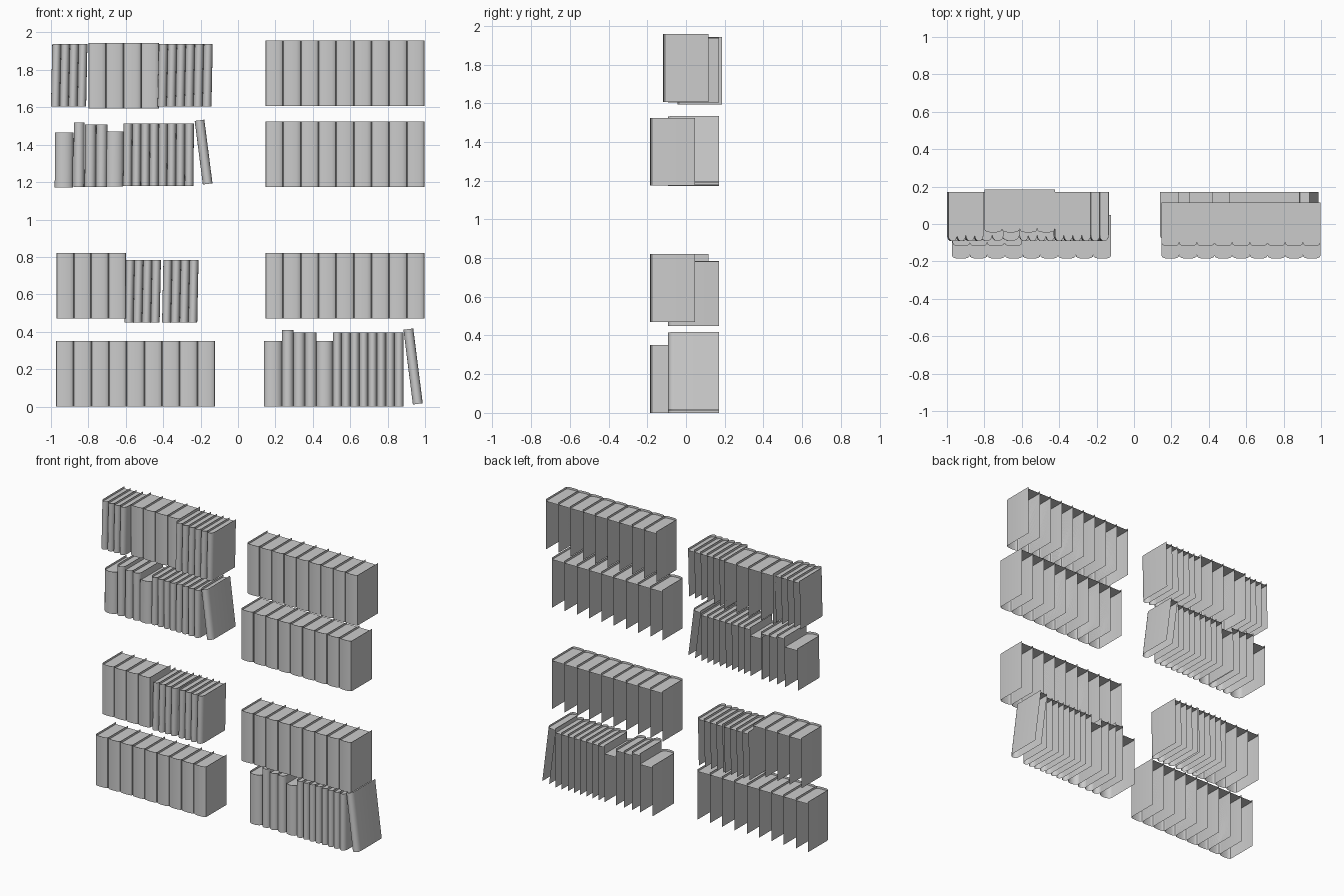
import bpy, bmesh, math
from mathutils import Matrix, Vector

if "Cube" in bpy.data.objects:
    bpy.data.objects.remove(bpy.data.objects["Cube"])


def spine_profile(w, y0, y1, bulge, power, seg=8):
    # U-shaped outline: left cover, rounded spine, right cover
    pts = [(0.0, y1)]
    for i in range(seg + 1):
        a = math.pi * i / seg
        c, s = math.cos(a), math.sin(a)
        x = w / 2 - math.copysign(abs(c) ** power, c) * w / 2
        pts.append((x, y0 + bulge - bulge * abs(s) ** power))
    pts.append((w, y1))
    return pts


def add_book(bm, x, z, w, h, y0, y1, bulge, power=1.0, tilt=0.0, recess=0.015):
    # Open cover shell (no back, no bottom) with a recessed page top
    pts = spine_profile(w, y0, y1, bulge, power)
    m = Matrix.Translation((x, 0, z)) @ Matrix.Rotation(math.radians(tilt), 4, 'Y')
    vert = lambda p, k: bm.verts.new(m @ Vector((p[0], p[1], k)))
    low = [vert(p, 0) for p in pts]
    high = [vert(p, h) for p in pts]
    for i in range(len(pts) - 1):
        bm.faces.new((low[i], low[i + 1], high[i + 1], high[i]))
    bm.faces.new([vert(p, h - recess) for p in pts])


def make_object(name, books):
    bm = bmesh.new()
    for b in books:
        add_book(bm, **b)
    me = bpy.data.meshes.new(name)
    bm.to_mesh(me)
    bm.free()
    ob = bpy.data.objects.new(name, me)
    bpy.context.collection.objects.link(ob)
    bpy.ops.object.select_all(action='DESELECT')
    ob.select_set(True)
    bpy.context.view_layer.objects.active = ob
    bpy.ops.object.shade_smooth_by_angle(angle=math.radians(40))


def run(x0, x1, n, **kw):
    # n equal books filling x0..x1
    w = (x1 - x0) / n
    return [dict(x=x0 + i * w, w=w, **kw) for i in range(n)]


# Thick volumes: name, x range, count, base height, front and back
thick = [
    ("thick_books_right_top", 0.147, 0.997, 9, 1.607, -0.118, 0.115),
    ("thick_books_right_upper", 0.147, 0.997, 9, 1.175, -0.185, 0.047),
    ("thick_books_right_lower", 0.147, 0.997, 9, 0.47, -0.185, 0.047),
    ("thick_books_left_bottom", -0.973, -0.123, 9, 0.0, -0.185, 0.047),
    ("thick_books_left_lower", -0.97, -0.60, 4, 0.47, -0.118, 0.115),
    ("thick_books_left_top", -0.80, -0.423, 4, 1.593, -0.045, 0.185),
]
for name, x0, x1, n, z, y0, y1 in thick:
    make_object(name, run(x0, x1, n, z=z, h=0.35, y0=y0, y1=y1,
                          bulge=0.02, power=0.7))

# Thin volumes in packs, tipped very slightly
thin = dict(y0=-0.092, y1=0.17, bulge=0.032)
packs = [
    ("thin_books_top_a", -1.0, -0.812, 4, 1.604),
    ("thin_books_top_b", -0.43, -0.142, 6, 1.604),
    ("thin_books_lower_a", -0.607, -0.419, 4, 0.449),
    ("thin_books_lower_b", -0.406, -0.218, 4, 0.449),
]
for name, x0, x1, n, z in packs:
    make_object(name, run(x0, x1, n, z=z, h=0.335, tilt=1.2, **thin))

# Mixed row, left upper shelf: uneven heights and a leaning last book
mixed = run(-0.98, -0.882, 1, z=1.172, h=0.293, tilt=0.4, **thin)
mixed += run(-0.88, -0.822, 1, z=1.174, h=0.345, tilt=0.4, **thin)
mixed += run(-0.82, -0.70, 2, z=1.175, h=0.333, tilt=0.4, **thin)
mixed += run(-0.708, -0.614, 1, z=1.176, h=0.296, tilt=0.4, **thin)
mixed += run(-0.614, -0.238, 8, z=1.18, h=0.333, tilt=0.4, **thin)
make_object("mixed_books_left_upper", mixed)
make_object("leaning_book_left", [dict(x=-0.188, z=1.187, w=0.052, h=0.343,
                                       tilt=-7.3, **thin)])

# Mixed row, right bottom shelf
mixed = run(0.138, 0.236, 1, z=0.0, h=0.35, **thin)
mixed += run(0.236, 0.297, 1, z=0.0, h=0.41, **thin)
mixed += run(0.297, 0.42, 2, z=0.0, h=0.395, **thin)
mixed += run(0.42, 0.507, 1, z=0.0, h=0.35, **thin)
mixed += run(0.507, 0.885, 8, z=0.0, h=0.395, **thin)
make_object("mixed_books_right_bottom", mixed)
make_object("leaning_book_right", [dict(x=0.935, z=0.011, w=0.053, h=0.403,
                                        tilt=-7.2, **thin)])
